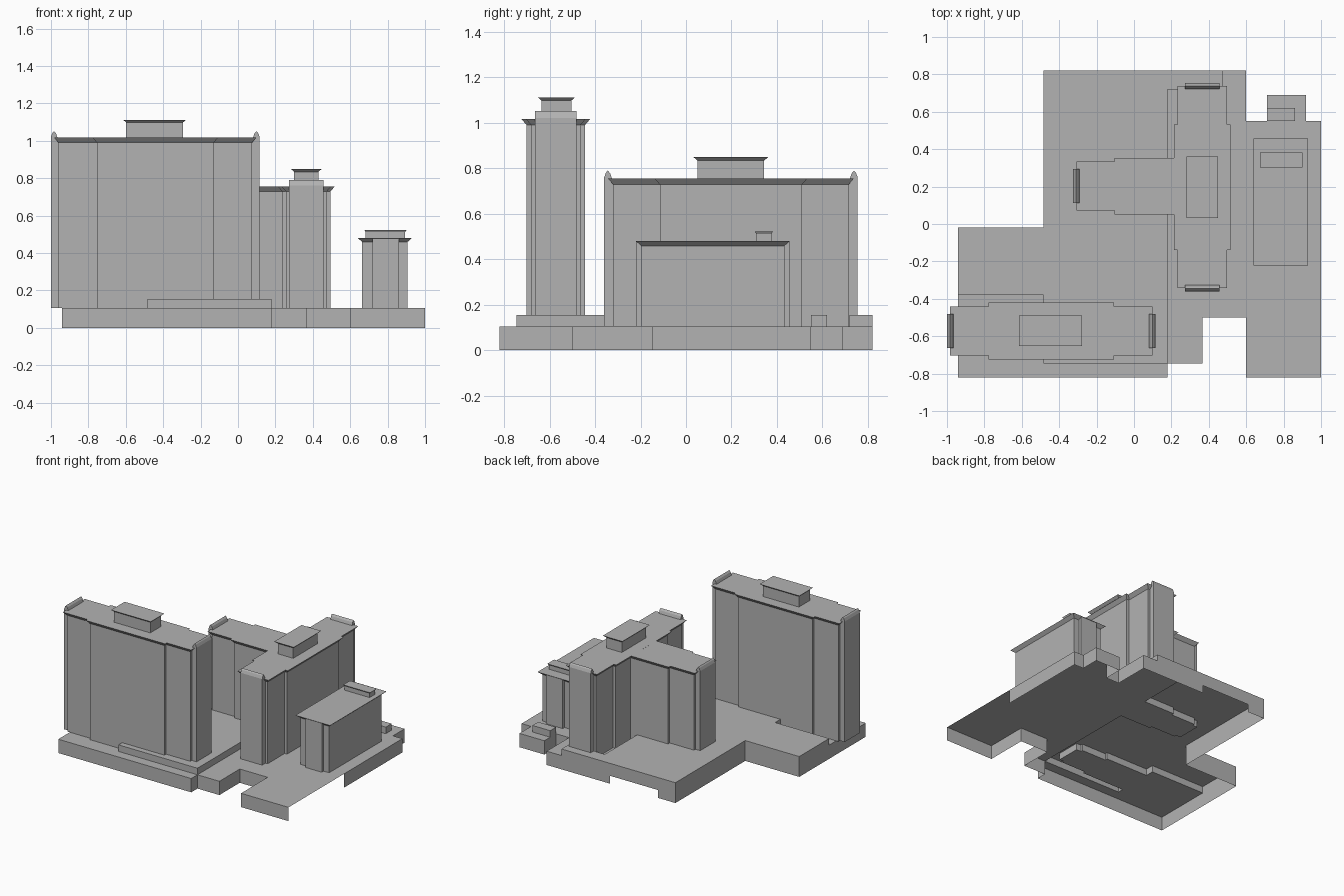
import bpy, bmesh, math

cube = bpy.data.objects.get("Cube")
if cube:
    bpy.data.objects.remove(cube, do_unlink=True)

gray = bpy.data.materials.new("concrete gray")
gray.use_nodes = True
tone = (0.45, 0.45, 0.45, 1)
gray.diffuse_color = tone
gray.node_tree.nodes["Principled BSDF"].inputs["Base Color"].default_value = tone


def finish(name, bm):
    bmesh.ops.recalc_face_normals(bm, faces=bm.faces[:])
    mesh = bpy.data.meshes.new(name)
    bm.to_mesh(mesh)
    bm.free()
    mesh.materials.append(gray)
    obj = bpy.data.objects.new(name, mesh)
    bpy.context.scene.collection.objects.link(obj)
    return obj


def loft(name, lower, upper):
    """Closed solid between two matching loops of 3D points."""
    bm = bmesh.new()
    a = [bm.verts.new(p) for p in lower]
    b = [bm.verts.new(p) for p in upper]
    n = len(a)
    bm.faces.new(a)
    bm.faces.new(b)
    for i in range(n):
        j = (i + 1) % n
        bm.faces.new((a[i], a[j], b[j], b[i]))
    return finish(name, bm)


def rect(cx, cy, hx, hy, z):
    return [(cx + sx * hx, cy + sy * hy, z)
            for sx, sy in ((-1, -1), (1, -1), (1, 1), (-1, 1))]


def hut(name, cx, cy, hx, hy, z0, z1, rim, flare):
    """Box with a thin flared roof."""
    loft(name + "_walls", rect(cx, cy, hx, hy, z0), rect(cx, cy, hx, hy, z1 - rim))
    loft(name + "_roof", rect(cx, cy, hx, hy, z1 - rim),
         rect(cx, cy, hx + flare, hy + flare, z1))


# Podium: open-bottomed terraces as x0, x1, y0, y1, height; later ones win
LOW, HIGH = 0.105, 0.155
terraces = [
    (-.94, .18, -.82, -.38, LOW), (.18, .365, -.745, .82, LOW),
    (.365, .6, -.5, .82, LOW), (.6, 1, -.82, .55, LOW),
    (.71, .92, .55, .69, LOW), (-.94, .18, -.38, -.02, HIGH),
    (-.485, .18, -.745, .82, HIGH), (.18, .475, .72, .82, HIGH),
    (.71, .86, .55, .62, HIGH)]


def height(x, y):
    h = 0
    for x0, x1, y0, y1, z in terraces:
        if x0 < x < x1 and y0 < y < y1:
            h = z
    return h


def podium():
    bm = bmesh.new()
    xs = sorted({v for t in terraces for v in t[:2]} | {-.34, .066})
    ys = sorted({v for t in terraces for v in t[2:4]} | {-.15})

    def quad(*pts):
        bm.faces.new([bm.verts.new(p) for p in pts])

    def wall(p, q, za, zb):
        if za == zb:
            return
        lo, hi = min(za, zb), max(za, zb)
        mx, my = (p[0] + q[0]) / 2, (p[1] + q[1]) / 2
        if mx > .99 and my < -.15:       # open side of the forecourt
            return
        if my > .81 and -.34 < mx < .066:  # raised opening at the back
            lo = .06
        quad((*p, lo), (*q, lo), (*q, hi), (*p, hi))

    e = 0.001
    for x0, x1 in zip(xs, xs[1:]):
        for y0, y1 in zip(ys, ys[1:]):
            mx, my = (x0 + x1) / 2, (y0 + y1) / 2
            h = height(mx, my)
            if not h:
                continue
            quad((x0, y0, h), (x1, y0, h), (x1, y1, h), (x0, y1, h))
            for p, q, nx, ny in (((x0, y0), (x1, y0), mx, y0 - e),
                                 ((x1, y0), (x1, y1), x1 + e, my),
                                 ((x1, y1), (x0, y1), mx, y1 + e),
                                 ((x0, y1), (x0, y0), x0 - e, my)):
                other = height(nx, ny)
                if other < h:
                    wall(p, q, other, h)
    bmesh.ops.remove_doubles(bm, verts=bm.verts[:], dist=1e-4)
    bmesh.ops.dissolve_limit(bm, angle_limit=math.radians(1),
                             verts=bm.verts[:], edges=bm.edges[:])
    obj = finish("podium", bm)
    if sum(p.normal.z * p.area for p in obj.data.polygons) < 0:
        obj.data.flip_normals()


podium()

# Tower module: long slab with a wider middle, flared cornice and end fins
END, MID, FIN = .5175, .3125, .04
W_END, W_MID, W_FIN = .1085, .1285, .091


def tower(name, cx, cy, along_y, z0, z1, cut=None):
    def place(u, v, z):
        return (cx + v, cy + u, z) if along_y else (cx + u, cy + v, z)

    def plan(o, z):
        e, m, we, wm = END + o, MID + o, W_END + o, W_MID + o
        left = [(-m, wm), (-m, we), (-e, we), (-e, -we), (-m, -we), (-m, -wm)]
        if cut is None:
            right = [(-u, -v) for u, v in left]
        else:
            right = [(cut, -wm), (cut, wm)]
        return [place(u, v, z) for u, v in left + right]

    rim = z1 - .027
    loft(name + "_walls", plan(0, z0), plan(0, rim))
    loft(name + "_cornice", plan(0, rim), plan(.023, z1))
    for s in ((-1, 1) if cut is None else (-1,)):
        out = END + FIN
        profile = [(END - .01, z0), (out, z0), (out, z1 + .005), (out - .008, z1 + .026),
                   (out - .016, z1 + .035), (out - .027, z1 + .022), (out - .035, z1 - .002),
                   (END - .01, z1 - .002)]
        loft(name + "_end_fin",
             [place(s * u, -W_FIN, z) for u, z in profile],
             [place(s * u, W_FIN, z) for u, z in profile])


tower("tall_tower", -.4425, -.5725, False, LOW, 1.017)
hut("tall_tower_penthouse", -.446, -.57, .152, .066, 1.015, 1.112, .014, .016)

tower("middle_tower", .365, .1975, True, LOW, .755)
tower("middle_tower_wing", .2325, .2025, False, LOW, .7545, cut=.1)
hut("middle_tower_penthouse", .365, .197, .065, .147, .753, .85, .016, .018)

# Low block with a projecting bay at each end
hut("low_block", .785, .118, .121, .315, LOW, .481, .022, .025)
loft("low_block_bays", rect(.79, .118, .07, .337, LOW), rect(.79, .118, .07, .337, .48))
hut("low_block_penthouse", .788, .342, .105, .033, .48, .523, .012, .008)
